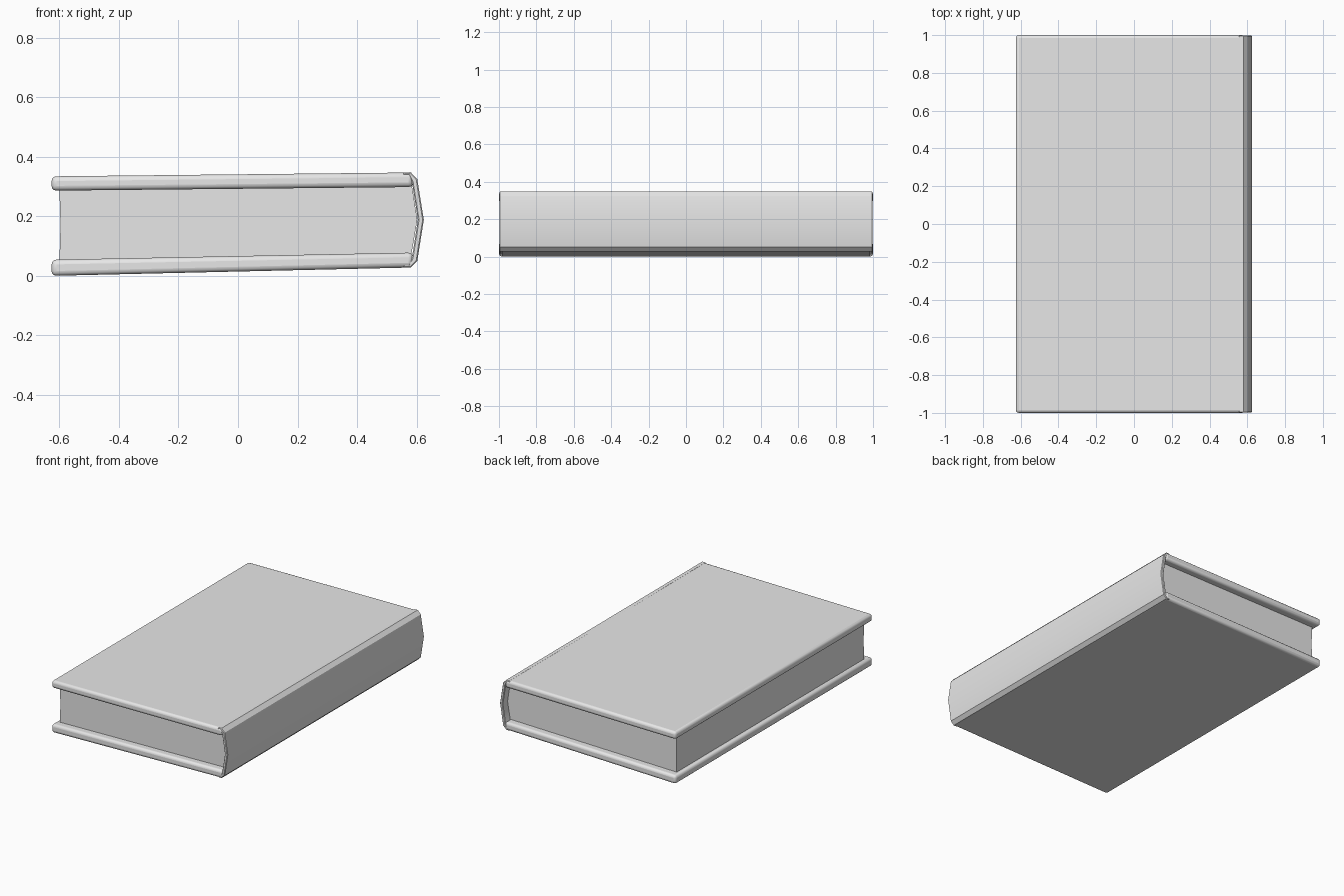
import bpy
import bmesh
import math

cube = bpy.data.objects.get("Cube")
if cube:
    bpy.data.objects.remove(cube, do_unlink=True)

gray = bpy.data.materials.new("plain gray")
gray.use_nodes = True
gray.diffuse_color = (0.8, 0.8, 0.8, 1)
gray.node_tree.nodes["Principled BSDF"].inputs["Base Color"].default_value = (0.8, 0.8, 0.8, 1)


def extrude_profile(name, profile, half_length, bevel=0, segments=1):
    """Extrude an x-z outline along y, centred, with optional rounded edges."""
    bm = bmesh.new()
    face = bm.faces.new([bm.verts.new((x, -half_length, z)) for x, z in profile])
    ends = bmesh.ops.extrude_face_region(bm, geom=[face])["geom"]
    moved = [v for v in ends if isinstance(v, bmesh.types.BMVert)]
    bmesh.ops.translate(bm, verts=moved, vec=(0, 2 * half_length, 0))
    bmesh.ops.recalc_face_normals(bm, faces=bm.faces)
    mesh = bpy.data.meshes.new(name)
    bm.to_mesh(mesh)
    bm.free()
    mesh.materials.append(gray)
    obj = bpy.data.objects.new(name, mesh)
    bpy.context.collection.objects.link(obj)
    if bevel:
        mod = obj.modifiers.new("Rounded edges", "BEVEL")
        mod.width = bevel
        mod.segments = segments
        mod.limit_method = "ANGLE"
        mod.angle_limit = math.radians(60)
    bpy.ops.object.select_all(action="DESELECT")
    obj.select_set(True)
    bpy.context.view_layer.objects.active = obj
    bpy.ops.object.shade_smooth_by_angle(angle=math.radians(32))
    return obj


# Cover boards, slightly tilted, with rolled edges
extrude_profile("top_cover", [(-0.626, 0.286), (0.588, 0.298), (0.588, 0.347), (-0.626, 0.334)],
                1.0, 0.016, 3)
extrude_profile("bottom_cover", [(-0.626, 0.0), (0.588, 0.028), (0.588, 0.078), (-0.626, 0.054)],
                1.0, 0.016, 3)

# Angled spine wrapping both boards
outer = [(0.555, 0.028), (0.58, 0.028), (0.602, 0.05), (0.624, 0.188),
         (0.602, 0.325), (0.58, 0.348), (0.555, 0.347)]
inner = [(0.555, 0.337), (0.572, 0.338), (0.584, 0.315), (0.604, 0.188),
         (0.584, 0.06), (0.572, 0.038), (0.555, 0.038)]
extrude_profile("spine", outer + inner, 0.998, 0.004, 1)

# Page block, hollow at the fore edge and bulging into the spine
extrude_profile("pages", [(-0.6, 0.04), (0.58, 0.06), (0.602, 0.188), (0.582, 0.315),
                          (-0.6, 0.30), (-0.596, 0.17)], 0.95)
